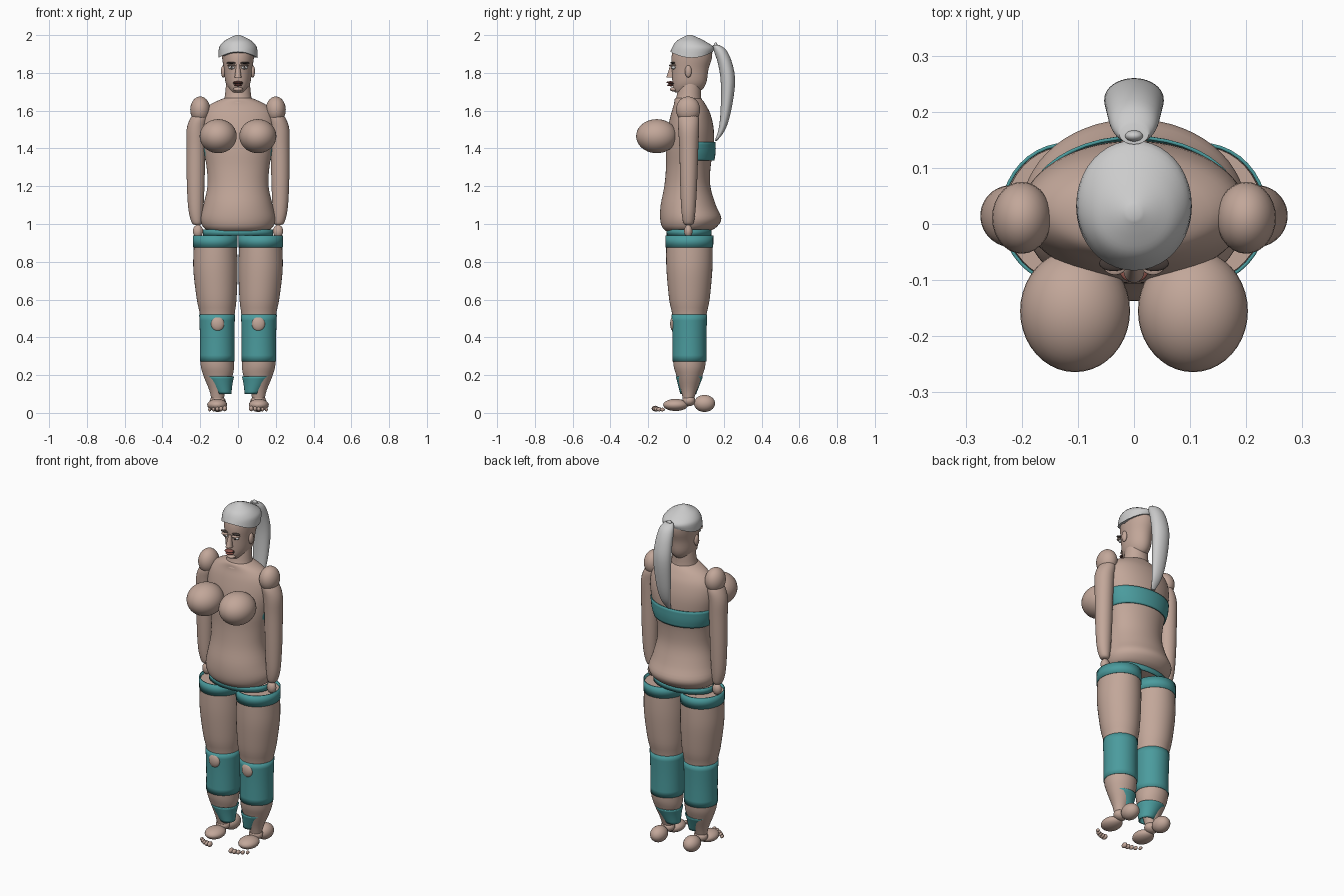
import bpy, math

def material(name, rgb):
    m = bpy.data.materials.new(name)
    m.diffuse_color = (*rgb, 1)
    return m

SKIN = material("skin", (0.54, 0.385, 0.32))
TEAL = material("teal_cloth", (0.07, 0.33, 0.34))
LIP = material("lip", (0.3, 0.1, 0.08))
DARK = material("dark", (0.06, 0.045, 0.04))

def finish(name, verts, faces, mat, angle=50):
    me = bpy.data.meshes.new(name)
    me.from_pydata(verts, [], faces)
    ob = bpy.data.objects.new(name, me)
    bpy.context.collection.objects.link(ob)
    if mat:
        me.materials.append(mat)
    bpy.ops.object.select_all(action='DESELECT')
    bpy.context.view_layer.objects.active = ob
    ob.select_set(True)
    bpy.ops.object.shade_smooth_by_angle(angle=math.radians(angle))
    return ob

def spline(rings, sub):
    # Catmull-Rom through the rings
    if sub < 2:
        return list(rings)
    out, n = [], len(rings)
    for i in range(n - 1):
        a, b, c, d = (rings[max(0, min(n - 1, i + k))] for k in (-1, 0, 1, 2))
        for s in range(sub):
            t = s / sub
            out.append(tuple(0.5 * (2*q + (r - p)*t + (2*p - 5*q + 4*r - s_)*t*t + (3*q - p - 3*r + s_)*t**3)
                             for p, q, r, s_ in zip(a, b, c, d)))
    return out + [rings[-1]]

def loft(name, rings, mat, sub=4, cap=True, seg=40, side=1):
    # rings from bottom to top: z, centre x, centre y, radius x, radius y
    verts, faces = [], []
    rings = spline(rings, sub)
    for z, cx, cy, rx, ry in rings:
        for k in range(seg):
            a = 2 * math.pi * k / seg
            verts.append((side * cx + rx * math.cos(a), cy + ry * math.sin(a), z))
    for i in range(len(rings) - 1):
        for k in range(seg):
            j = (k + 1) % seg
            faces.append((i*seg + k, i*seg + j, (i+1)*seg + j, (i+1)*seg + k))
    if cap:
        faces.append(tuple(reversed(range(seg))))
        faces.append(tuple(range((len(rings) - 1) * seg, len(rings) * seg)))
    return finish(name, verts, faces, mat)

def band(name, rings, side=1, sub=3, thick=0.006):
    ob = loft(name, rings, TEAL, sub, cap=False, side=side)
    s = ob.modifiers.new("thickness", 'SOLIDIFY')
    s.thickness = thick
    s.offset = -1
    return ob

def ball(name, loc, rad, mat=SKIN, seg=28):
    bpy.ops.mesh.primitive_uv_sphere_add(segments=seg, ring_count=seg // 2, radius=1, location=loc)
    ob = bpy.context.object
    ob.name = name
    ob.scale = rad
    ob.data.materials.append(mat) if mat else None
    bpy.ops.object.shade_smooth()
    return ob

# torso
loft("torso", [(0.962, 0, 0.01, 0.155, 0.115), (0.985, 0, 0.018, 0.185, 0.145),
               (1.03, 0, 0.025, 0.2, 0.162), (1.1, 0, 0.012, 0.183, 0.146),
               (1.2, 0, 0.007, 0.162, 0.122), (1.3, 0, 0.012, 0.166, 0.118),
               (1.4, 0, 0.02, 0.185, 0.126), (1.5, 0, 0.025, 0.2, 0.122),
               (1.58, 0, 0.025, 0.19, 0.105), (1.63, 0, 0.02, 0.15, 0.085),
               (1.66, 0, 0.012, 0.09, 0.072), (1.668, 0, 0.01, 0.065, 0.062)], SKIN, 4, seg=56)

# neck and head
loft("neck", [(1.64, 0, 0.01, 0.078, 0.075), (1.675, 0, 0.015, 0.07, 0.065),
              (1.74, 0, 0.02, 0.063, 0.06)], SKIN)
loft("head", [(1.695, 0, -0.01, 0.03, 0.045), (1.71, 0, 0.008, 0.046, 0.075),
              (1.75, 0, 0.018, 0.066, 0.09), (1.82, 0, 0.022, 0.075, 0.097),
              (1.88, 0, 0.03, 0.084, 0.107), (1.93, 0, 0.035, 0.085, 0.098),
              (1.965, 0, 0.03, 0.05, 0.055)], SKIN)

# face
loft("nose", [(1.775, 0, -0.082, 0.019, 0.023), (1.79, 0, -0.08, 0.016, 0.02),
              (1.845, 0, -0.072, 0.009, 0.01)], SKIN, seg=16)
ball("upper_lip", (0, -0.082, 1.75), (0.026, 0.022, 0.006), LIP)
ball("lower_lip", (0, -0.08, 1.735), (0.022, 0.02, 0.006), LIP)
ball("mouth", (0, -0.072, 1.743), (0.026, 0.02, 0.004), DARK)
ball("chin", (0, -0.062, 1.713), (0.026, 0.024, 0.012))
for s, n in ((-1, "left"), (1, "right")):
    ball(n + "_eye", (s * 0.034, -0.066, 1.828), (0.018, 0.012, 0.009), None)
    ball(n + "_pupil", (s * 0.034, -0.077, 1.828), (0.006, 0.003, 0.006), DARK)
    ball(n + "_eyelid", (s * 0.034, -0.069, 1.84), (0.023, 0.022, 0.005))
    ball(n + "_brow", (s * 0.036, -0.07, 1.853), (0.026, 0.014, 0.005), DARK)
    ball(n + "_ear", (s * 0.078, 0.012, 1.808), (0.012, 0.018, 0.032))

# hair cap with a wavy hairline, ponytail and its tie
hair = loft("hair_cap", [(1.90, 0, 0.03, 0.103, 0.113), (1.935, 0, 0.037, 0.1, 0.11),
                         (1.965, 0, 0.026, 0.077, 0.08), (1.985, 0, 0.022, 0.045, 0.045),
                         (2.0, 0, 0.02, 0.012, 0.012)], None)
for v in hair.data.vertices:
    if v.co.z < 1.93:
        f = (1.93 - v.co.z) / 0.03
        side_ness = (v.co.x / 0.103) ** 2
        v.co.z += f * (0.012 - 0.032 * side_ness)
loft("ponytail", [(1.44, 0, 0.158, 0.012, 0.006), (1.5, 0, 0.19, 0.03, 0.018),
                  (1.6, 0, 0.211, 0.044, 0.028), (1.75, 0, 0.222, 0.053, 0.038),
                  (1.85, 0, 0.207, 0.05, 0.038), (1.92, 0, 0.18, 0.042, 0.034),
                  (1.947, 0, 0.16, 0.026, 0.018)], None)
ball("hair_tie", (0, 0.157, 1.945), (0.016, 0.01, 0.016), None)

# chest band and brief
band("chest_band", [(1.335, 0, 0.026, 0.172, 0.124), (1.38, 0, 0.028, 0.186, 0.129),
                    (1.435, 0, 0.03, 0.192, 0.127)])
band("brief", [(0.938, 0, 0.016, 0.185, 0.118), (0.972, 0, 0.016, 0.185, 0.12)], sub=1)

for s, n in ((-1, "left"), (1, "right")):
    # chest
    ball(n + "_breast", (s * 0.105, -0.155, 1.465), (0.098, 0.109, 0.09), seg=40)
    # arm
    ball(n + "_shoulder", (s * 0.2, 0.011, 1.605), (0.053, 0.064, 0.07))
    loft(n + "_arm", [(0.995, 0.215, 0.013, 0.014, 0.016), (1.01, 0.218, 0.013, 0.028, 0.028),
                      (1.08, 0.223, 0.013, 0.04, 0.038), (1.22, 0.224, 0.014, 0.047, 0.045),
                      (1.4, 0.223, 0.015, 0.05, 0.05), (1.5, 0.22, 0.014, 0.052, 0.055),
                      (1.56, 0.205, 0.013, 0.047, 0.055), (1.6, 0.19, 0.012, 0.03, 0.04)], SKIN, side=s)
    ball(n + "_hand", (s * 0.212, 0.012, 0.962), (0.027, 0.022, 0.034))
    # leg
    loft(n + "_leg", [(0.06, 0.108, 0.012, 0.03, 0.026), (0.12, 0.108, 0.015, 0.044, 0.042),
                      (0.2, 0.106, 0.018, 0.078, 0.07), (0.27, 0.11, 0.018, 0.089, 0.086),
                      (0.42, 0.11, 0.018, 0.086, 0.084), (0.52, 0.11, 0.018, 0.092, 0.091),
                      (0.6, 0.113, 0.018, 0.105, 0.107), (0.75, 0.119, 0.018, 0.117, 0.121),
                      (0.86, 0.12, 0.018, 0.115, 0.123), (0.925, 0.12, 0.018, 0.11, 0.12)], SKIN, side=s)
    band(n + "_thigh_band", [(0.875, 0.12, 0.018, 0.118, 0.126), (0.94, 0.12, 0.018, 0.118, 0.127)], s, 1)
    band(n + "_knee_stocking", [(0.272, 0.11, 0.018, 0.092, 0.09), (0.4, 0.11, 0.018, 0.0915, 0.09),
                                (0.52, 0.111, 0.018, 0.0945, 0.094)], s)
    band(n + "_ankle_sock", [(0.1, 0.075, 0.012, 0.04, 0.042), (0.15, 0.09, 0.015, 0.06, 0.058),
                             (0.192, 0.1, 0.018, 0.079, 0.072)], s)
    ball(n + "_kneecap", (s * 0.108, -0.066, 0.472), (0.035, 0.018, 0.04))
    # foot
    ball(n + "_foot", (s * 0.11, -0.055, 0.042), (0.053, 0.066, 0.032))
    ball(n + "_heel", (s * 0.108, 0.098, 0.05), (0.045, 0.056, 0.045))
    ball(n + "_ankle", (s * 0.108, 0.015, 0.065), (0.04, 0.035, 0.03))
    for i in range(5):
        r = 0.015 - 0.0013 * i
        ball(f"{n}_toe_{i + 1}", (s * (0.07 + 0.02 * i), -0.163 + 0.004 * i * i * 0.6, r + 0.008),
             (r * 0.85, 0.019 - 0.0015 * i, r), seg=14)
